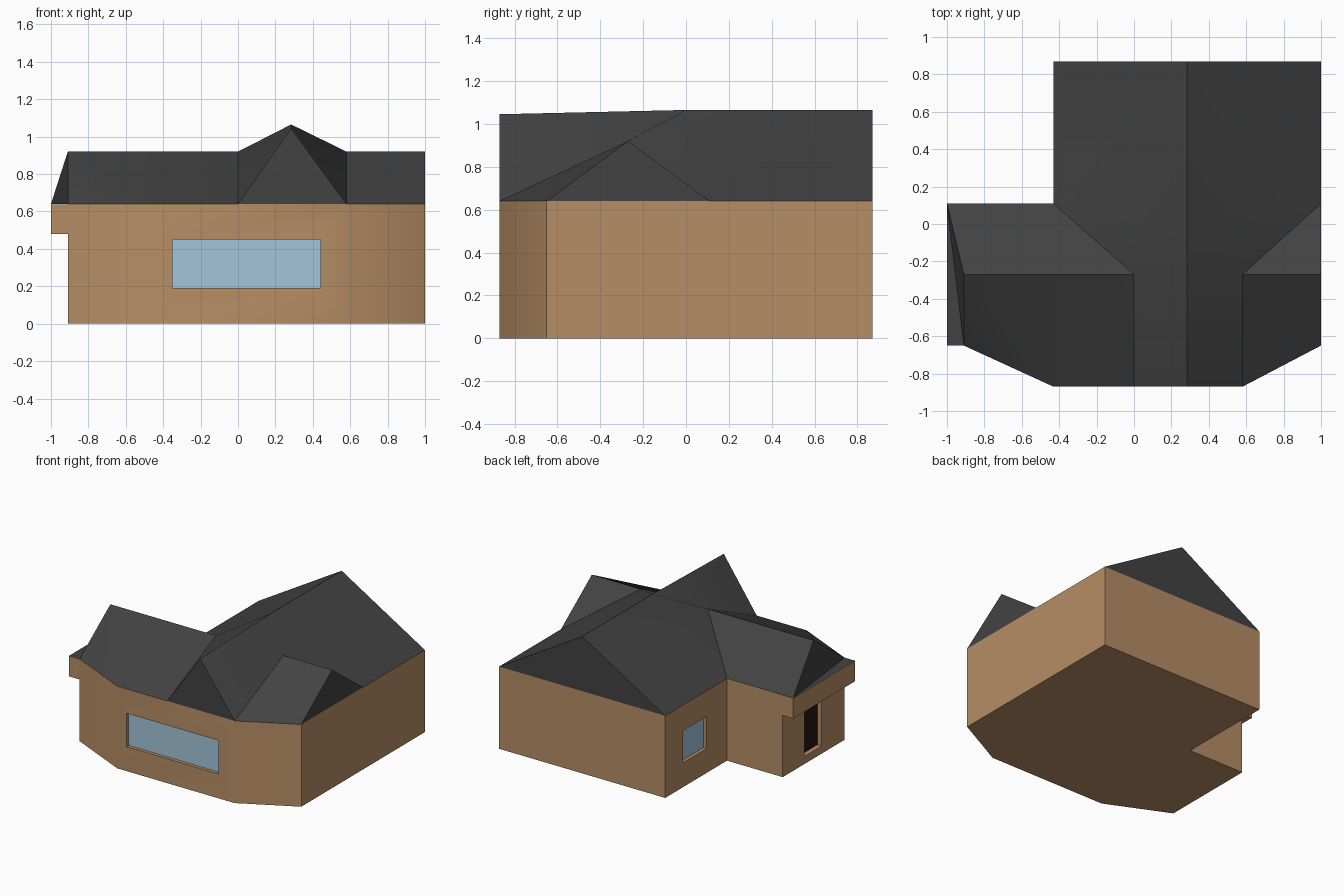
import bpy, bmesh, math

if "Cube" in bpy.data.objects:
    bpy.data.objects.remove(bpy.data.objects["Cube"])

EAVE, WING, TOP = 0.64, 0.92, 1.065


def material(name, r, g, b):
    m = bpy.data.materials.new(name)
    m.diffuse_color = (r, g, b, 1)
    m.use_nodes = True
    m.node_tree.nodes["Principled BSDF"].inputs["Base Color"].default_value = m.diffuse_color
    return m


BRICK = material("tan_wall", 0.47, 0.27, 0.13)
SLATE = material("dark_roof", 0.055, 0.055, 0.055)
GLASS = material("blue_glass", 0.36, 0.56, 0.70)
DARK = material("dark_door", 0.02, 0.008, 0.006)


def finish(name, bm, mat, recalc=True):
    if recalc:
        bmesh.ops.recalc_face_normals(bm, faces=bm.faces)
    me = bpy.data.meshes.new(name)
    bm.to_mesh(me)
    bm.free()
    ob = bpy.data.objects.new(name, me)
    bpy.context.collection.objects.link(ob)
    if mat:
        me.materials.append(mat)
    return ob


def prism(name, outline, z0, z1, mat):
    bm = bmesh.new()
    face = bm.faces.new([bm.verts.new((x, y, z0)) for x, y in outline])
    ext = bmesh.ops.extrude_face_region(bm, geom=[face], use_keep_orig=True)
    for v in ext["geom"]:
        if isinstance(v, bmesh.types.BMVert):
            v.co.z = z1
    return finish(name, bm, mat)


def box(name, x0, x1, y0, y1, z0, z1, mat=None):
    return prism(name, [(x0, y0), (x1, y0), (x1, y1), (x0, y1)], z0, z1, mat)


def smooth(ob, angle):
    bpy.ops.object.select_all(action="DESELECT")
    ob.select_set(True)
    bpy.context.view_layer.objects.active = ob
    bpy.ops.object.shade_smooth_by_angle(angle=math.radians(angle))


# Walls follow the angled front footprint
walls = prism("walls", [(-0.91, -0.65), (-0.43, -0.87), (0.58, -0.87), (1, -0.65),
                        (1, 0.87), (-0.43, 0.87), (-0.43, 0.11), (-0.91, 0.11)],
              0, EAVE, BRICK)

# Openings: each is a shallow recess with a thin pane at its back
openings = [
    ("front_window", (-0.35, 0.44, -0.87, -0.84, 0.19, 0.45), "y", GLASS),
    ("side_window", (-0.43, -0.40, 0.36, 0.65, 0.19, 0.44), "x", GLASS),
    ("side_door", (-0.91, -0.87, -0.37, -0.16, 0.06, 0.45), "x", DARK),
]
for name, (x0, x1, y0, y1, z0, z1), axis, mat in openings:
    if axis == "y":
        cutter = box(name + "_cutter", x0, x1, y0 - 0.05, y1, z0, z1)
        box(name, x0, x1, y1 - 0.004, y1 + 0.004, z0, z1, mat)
    else:
        cutter = box(name + "_cutter", x0 - 0.05, x1, y0, y1, z0, z1)
        box(name, x1 - 0.004, x1 + 0.004, y0, y1, z0, z1, mat)
    bpy.context.view_layer.objects.active = walls
    mod = walls.modifiers.new("cut", "BOOLEAN")
    mod.operation = "DIFFERENCE"
    mod.solver = "EXACT"
    mod.object = cutter
    bpy.ops.object.modifier_apply(modifier=mod.name)
    bpy.data.objects.remove(cutter)
smooth(walls, 35)

# Boxed overhang at the left end
box("left_overhang", -1, -0.91, -0.65, 0.11, 0.48, EAVE - 0.002, BRICK)

# Roof: long main gable crossed by a lower wing
P = {
    "ridge_front": (0.284, -0.87, 1.045), "ridge_mid": (0.284, 0.0, TOP),
    "ridge_back": (0.284, 0.87, TOP),
    "gable_l": (0, -0.87, EAVE), "gable_r": (0.58, -0.87, EAVE),
    "valley_l": (0, -0.27, WING), "valley_r": (0.58, -0.27, WING),
    "wing_l": (-0.91, -0.27, WING), "wing_r": (1, -0.27, WING),
    "front_l": (-0.43, -0.87, EAVE), "corner_l": (-0.91, -0.65, EAVE),
    "corner_r": (1, -0.65, EAVE), "eave_r": (1, 0.11, EAVE),
    "back_r": (1, 0.87, EAVE), "back_l": (-0.43, 0.87, EAVE),
    "inner_l": (-0.43, 0.11, EAVE), "end_back": (-1, 0.11, EAVE),
    "end_front": (-1, -0.65, EAVE),
}
FACES = [
    "gable_l gable_r ridge_front",                     # front gable
    "back_r back_l ridge_back",                        # back gable
    "gable_l ridge_front ridge_mid valley_l",          # main slopes, front
    "gable_r valley_r ridge_mid ridge_front",
    "valley_l ridge_mid inner_l",                      # main slopes, back
    "inner_l ridge_mid ridge_back back_l",
    "valley_r eave_r ridge_mid",
    "eave_r back_r ridge_back ridge_mid",
    "corner_l front_l wing_l",                         # left wing
    "front_l gable_l valley_l wing_l",
    "wing_l valley_l inner_l end_back",
    "wing_l end_back corner_l",
    "end_front corner_l end_back",
    "gable_r corner_r wing_r valley_r",                # right wing
    "valley_r wing_r eave_r",
    "corner_r eave_r wing_r",
]
bm = bmesh.new()
V = {k: bm.verts.new(c) for k, c in P.items()}
for f in FACES:
    bm.faces.new([V[k] for k in f.split()])
smooth(finish("roof", bm, SLATE), 35)
